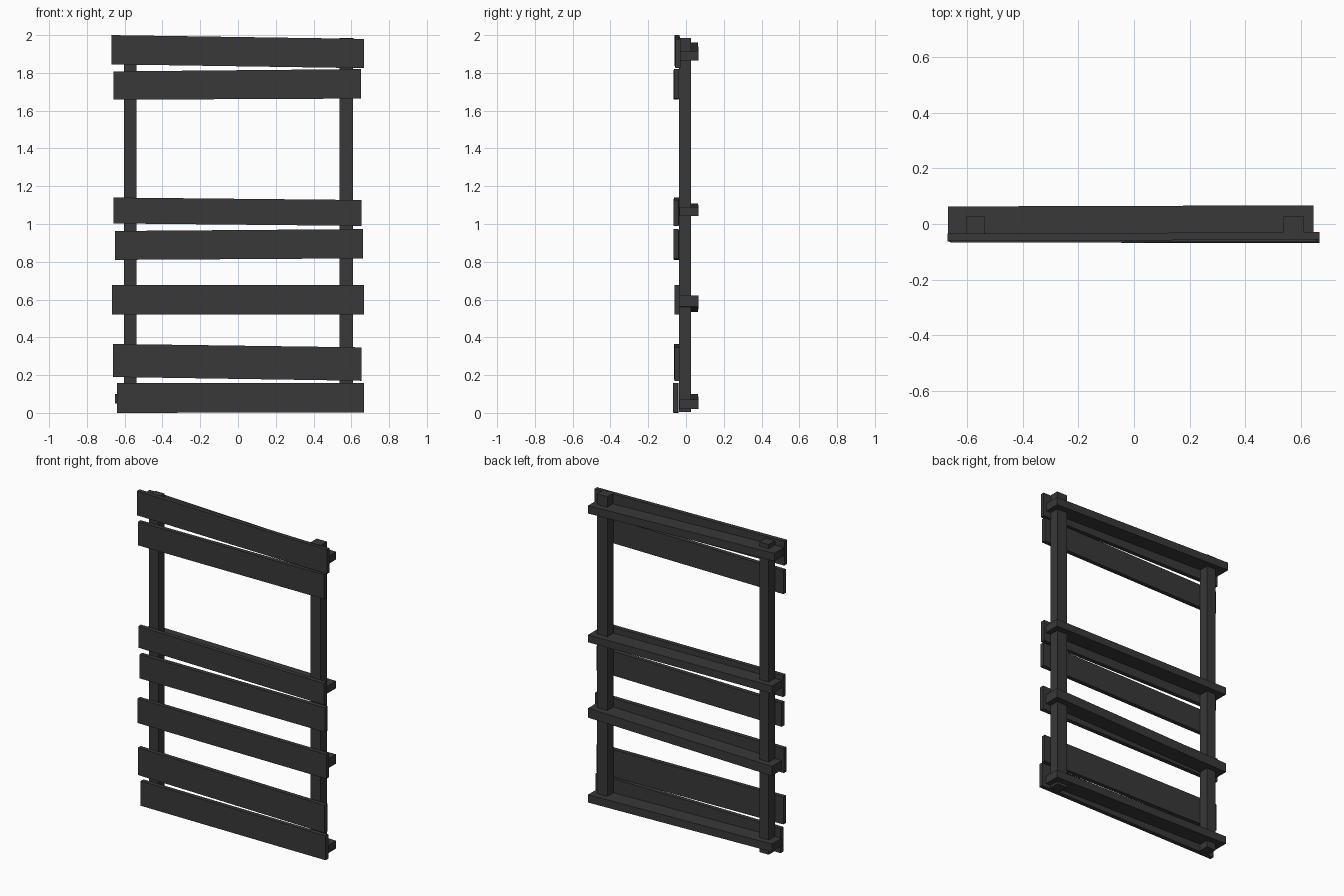
import bpy


def board(name, left, right):
    """Crooked timber: each end is (x, y_front, y_back, z_bottom, z_top)."""
    verts = []
    for x, y0, y1, z0, z1 in (left, right):
        verts += [(x, y0, z0), (x, y1, z0), (x, y1, z1), (x, y0, z1)]
    faces = [(0, 3, 2, 1), (4, 5, 6, 7)]
    faces += [(i, (i + 1) % 4, (i + 1) % 4 + 4, i + 4) for i in range(4)]
    mesh = bpy.data.meshes.new(name)
    mesh.from_pydata(verts, [], faces)
    mesh.validate()
    mesh.update()
    obj = bpy.data.objects.new(name, mesh)
    bpy.context.collection.objects.link(obj)
    mat = bpy.data.materials.get("dark_wood") or bpy.data.materials.new("dark_wood")
    mat.diffuse_color = (0.04, 0.04, 0.04, 1)
    mesh.materials.append(mat)
    return obj


# Upright posts
for name, x0, x1 in (("left_post", -0.603, -0.537), ("right_post", 0.537, 0.61)):
    board(name, (x0, -0.037, 0.027, 0.005, 1.985), (x1, -0.037, 0.027, 0.005, 1.985))

# Back rails: x left, x right, z bottom/top at left, z bottom/top at right
rails = [
    (-0.668, 0.645, 1.91, 1.96, 1.865, 1.915),
    (-0.65, 0.645, 1.06, 1.108, 1.043, 1.09),
    (-0.65, 0.645, 0.535, 0.595, 0.562, 0.622),
    (-0.65, 0.645, 0.05, 0.1, 0.02, 0.07),
]
for i, (xl, xr, a, b, c, d) in enumerate(rails):
    board(f"back_rail_{i + 1}", (xl, -0.035, 0.063, a, b), (xr, -0.035, 0.067, c, d))

# Front planks: x left, x right, heights at each end, front y at each end
planks = [
    (-0.67, 0.667, 1.845, 2.0, 1.825, 1.98, -0.062, -0.056),
    (-0.66, 0.652, 1.658, 1.808, 1.664, 1.82, -0.067, -0.064),
    (-0.66, 0.655, 1.003, 1.14, 0.99, 1.127, -0.063, -0.066),
    (-0.65, 0.661, 0.81, 0.963, 0.818, 0.973, -0.064, -0.067),
    (-0.667, 0.667, 0.52, 0.676, 0.52, 0.676, -0.062, -0.062),
    (-0.662, 0.655, 0.19, 0.365, 0.17, 0.347, -0.064, -0.061),
    (-0.641, 0.667, 0.0, 0.158, 0.003, 0.158, -0.066, -0.069),
]
for i, (xl, xr, a, b, c, d, yl, yr) in enumerate(planks):
    board(f"front_plank_{i + 1}", (xl, yl, yl + 0.027, a, b), (xr, yr, yr + 0.027, c, d))
